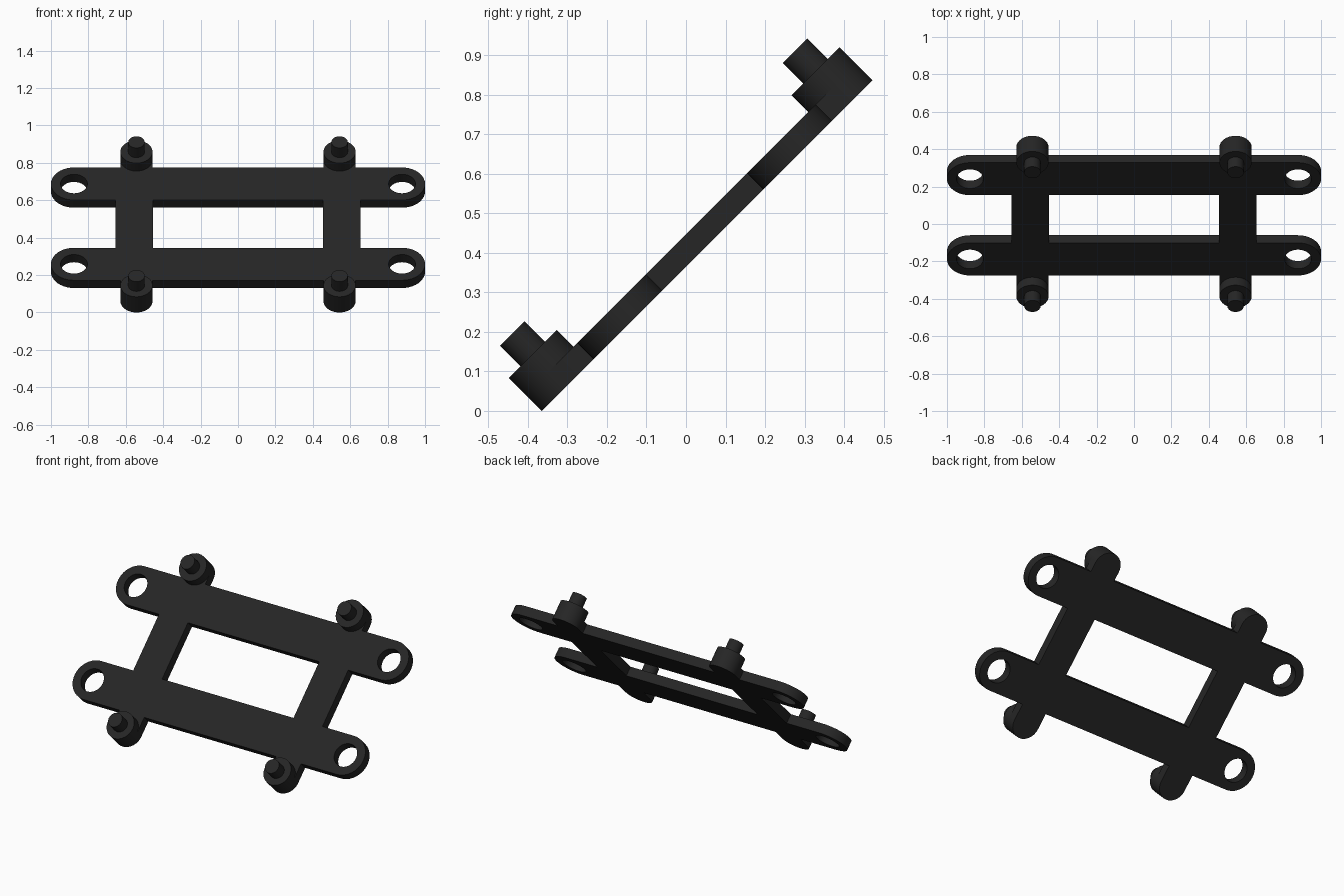
import bpy, bmesh, math
from mathutils import Matrix

if "Cube" in bpy.data.objects:
    bpy.data.objects.remove(bpy.data.objects["Cube"])

TILT = Matrix.Rotation(math.radians(45), 4, 'X')   # whole frame leans back 45 degrees
N0, N1 = 0.258, 0.316                              # plate underside and top, before tilting
BAR_R, HOLE_R, BOSS_R, PIN_R = 0.123, 0.072, 0.086, 0.044
BARS = {"lower": 0.050, "upper": 0.657}            # bar centre lines
BOSSES = {"lower": -0.172, "upper": 0.839}         # boss centres
BOSS_X, END_X = 0.543, 1 - BAR_R

black = bpy.data.materials.new("soft black")
black.diffuse_color = (0.019, 0.019, 0.019, 1)
black.use_nodes = True
black.node_tree.nodes["Principled BSDF"].inputs["Base Color"].default_value = black.diffuse_color


def arc(cx, cy, r, start, end, steps):
    pts = []
    for i in range(steps + 1):
        a = math.radians(start + (end - start) * i / steps)
        pts.append((cx + r * math.cos(a), cy + r * math.sin(a)))
    return pts


def plate(name, outlines, low=N0, high=N1):
    """Extrude flat outlines (inner ones become holes) and tilt the result."""
    curve = bpy.data.curves.new(name, 'CURVE')
    curve.dimensions = '2D'
    curve.fill_mode = 'BOTH'
    curve.extrude = (high - low) / 2
    for pts in outlines:
        spline = curve.splines.new('POLY')
        spline.points.add(len(pts) - 1)
        for p, (x, y) in zip(spline.points, pts):
            p.co = (x, y, 0, 1)
        spline.use_cyclic_u = True
    temp = bpy.data.objects.new(name + "_curve", curve)
    bpy.context.collection.objects.link(temp)
    bpy.context.view_layer.update()
    dg = bpy.context.evaluated_depsgraph_get()
    mesh = bpy.data.meshes.new_from_object(temp.evaluated_get(dg))
    bpy.data.objects.remove(temp)
    bm = bmesh.new()
    bm.from_mesh(mesh)
    bmesh.ops.remove_doubles(bm, verts=bm.verts, dist=1e-5)
    bmesh.ops.recalc_face_normals(bm, faces=bm.faces)
    bm.transform(TILT @ Matrix.Translation((0, 0, (low + high) / 2)))
    bm.to_mesh(mesh)
    bm.free()
    mesh.materials.clear()
    mesh.materials.append(black)
    obj = bpy.data.objects.new(name, mesh)
    bpy.context.collection.objects.link(obj)
    bpy.ops.object.select_all(action='DESELECT')
    obj.select_set(True)
    bpy.context.view_layer.objects.active = obj
    bpy.ops.object.shade_smooth_by_angle(angle=math.radians(30))
    return obj


def circle(x, y, r, steps=32):
    return arc(x, y, r, 0, 360, steps)[:-1]


# Long bars with rounded ends and an eyelet at each end
for level, u in BARS.items():
    outline = arc(END_X, u, BAR_R, -90, 90, 20) + arc(-END_X, u, BAR_R, 90, 270, 20)
    plate(level + "_bar", [outline, circle(END_X, u, HOLE_R), circle(-END_X, u, HOLE_R)])

for side, s in (("left", -1), ("right", 1)):
    # Cross pieces joining the bars
    x0, x1 = sorted((s * 0.455, s * 0.655))
    u0, u1 = BARS["lower"] + BAR_R, BARS["upper"] - BAR_R
    plate(side + "_cross_piece", [[(x0, u0), (x1, u0), (x1, u1), (x0, u1)]])

    for level, u in BOSSES.items():
        x = s * BOSS_X
        d = 1 if level == "upper" else -1
        edge = BARS[level] + d * BAR_R
        # Round-ended tab reaching out from the bar
        tab = arc(x, u, BOSS_R, 0, d * 180, 16) + [(x - BOSS_R, edge), (x + BOSS_R, edge)]
        plate(f"{level}_{side}_tab", [tab])
        # Stepped post: wide boss with a thin pin
        plate(f"{level}_{side}_boss", [circle(x, u, BOSS_R)], N1, 0.376)
        plate(f"{level}_{side}_pin", [circle(x, u, PIN_R)], 0.376, 0.449)
